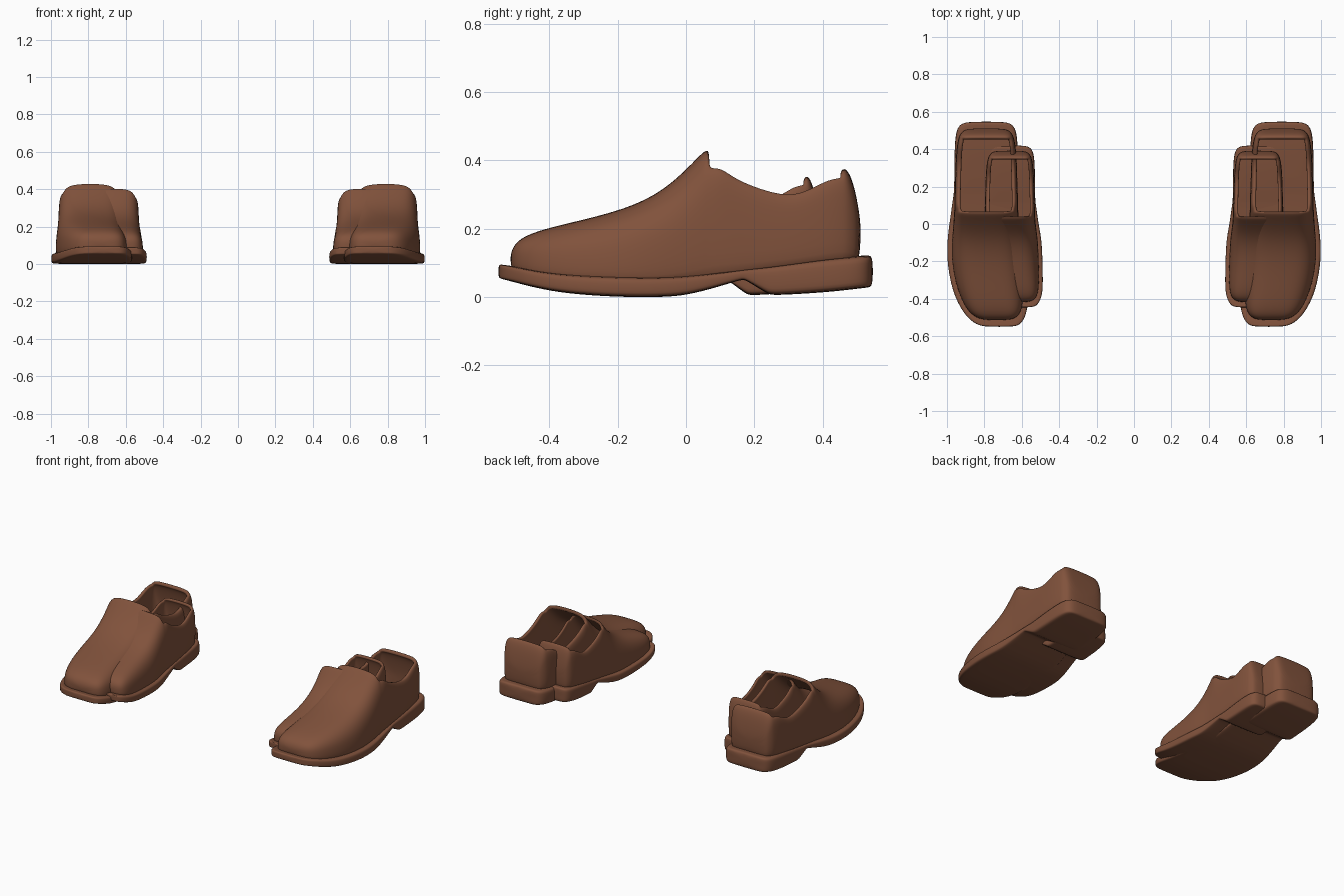
import bpy, bmesh
from math import sin, cos, radians, copysign

cube = bpy.data.objects.get("Cube")
if cube:
    bpy.data.objects.remove(cube)

leather = bpy.data.materials.new("brown leather")
leather.use_nodes = True
COLOR = (0.22, 0.085, 0.045, 1)
leather.diffuse_color = COLOR
leather.node_tree.nodes["Principled BSDF"].inputs["Base Color"].default_value = COLOR

# Sole stations: y, centre x, half width, underside z, welt z
SOLE = [
    (-.550, .72, .075, .056, .096), (-.538, .725, .118, .053, .095),
    (-.50, .737, .155, .043, .09), (-.44, .75, .183, .027, .077),
    (-.35, .77, .204, .01, .066), (-.2, .785, .216, 0, .06),
    (-.08, .787, .211, 0, .058), (0, .79, .197, .004, .062),
    (.1, .79, .183, .032, .072), (.165, .79, .174, .052, .08),
    (.175, .79, .173, .05, .082), (.24, .79, .171, .008, .092),
    (.255, .79, .171, .005, .094), (.4, .79, .17, .013, .113),
    (.49, .79, .163, .023, .12), (.53, .79, .145, .028, .122),
    (.548, .79, .105, .03, .122),
]

# Upper stations: y, half width, top z, roundness exponent, open collar?
UPPER = [
    (-.514, .06, .125, .5, 0), (-.503, .105, .155, .5, 0),
    (-.475, .138, .178, .55, 0), (-.42, .163, .199, .6, 0),
    (-.32, .183, .223, .62, 0), (-.2, .192, .253, .62, 0),
    (-.11, .19, .289, .6, 0), (-.04, .183, .336, .57, 0),
    (.025, .176, .4, .5, 0), (.055, .174, .432, .45, 0),
    (.068, .173, .43, .42, 0), (.1, .172, .385, .32, 1),
    (.14, .171, .353, .3, 1), (.21, .168, .322, .3, 1),
    (.3, .166, .297, .3, 1), (.36, .163, .317, .3, 1),
    (.42, .158, .35, .3, 1), (.458, .15, .379, .3, 0),
    (.475, .144, .373, .32, 0), (.495, .13, .32, .35, 0),
    (.512, .105, .22, .4, 0),
]

SOLE_RING = [(-1, .1), (-1, .85), (-.94, 1), (0, 1), (.94, 1),
             (1, .85), (1, .1), (.95, 0), (0, 0), (-.95, 0)]
SEGMENTS = 12
RIM = 3     # segments kept on each side of the opening


def sole_at(y, column):
    """Value of one sole column, linear between stations."""
    for a, b in zip(SOLE, SOLE[1:]):
        if a[0] <= y <= b[0]:
            t = (y - a[0]) / (b[0] - a[0])
            return a[column] + t * (b[column] - a[column])
    return SOLE[-1][column]


def power(v, e):
    return copysign(abs(v) ** e, v) if abs(v) > 1e-6 else 0


def loft(name, rings, closed, skip, thickness, place):
    """Skin cross sections, leave out skipped faces, smooth and mirror."""
    bm = bmesh.new()
    rows = [[bm.verts.new(place(p)) for p in ring] for ring in rings]
    count = len(rings[0])
    for i, (a, b) in enumerate(zip(rows, rows[1:])):
        for j in range(count if closed else count - 1):
            if not skip(i, j):
                k = (j + 1) % count
                bm.faces.new((a[j], a[k], b[k], b[j]))
    bm.faces.new(rows[0][::-1])
    bm.faces.new(rows[-1])
    loose = [v for v in bm.verts if not v.link_faces]
    bmesh.ops.delete(bm, geom=loose, context='VERTS')
    for f in bm.faces:
        f.smooth = True
    mesh = bpy.data.meshes.new(name)
    bm.to_mesh(mesh)
    bm.free()
    mesh.materials.append(leather)
    obj = bpy.data.objects.new(name, mesh)
    bpy.context.collection.objects.link(obj)
    if thickness:
        wall = obj.modifiers.new("Wall", 'SOLIDIFY')
        wall.thickness = thickness
        wall.offset = -1
    smooth = obj.modifiers.new("Smooth", 'SUBSURF')
    smooth.levels = smooth.render_levels = 2
    pair = obj.modifiers.new("Pair", 'MIRROR')
    pair.use_mirror_merge = False


def upper_ring(y, width, top, e, is_open):
    """Arched section; on open stations top z is the collar height."""
    centre, base = sole_at(y, 1), sole_at(y, 4) - .015
    if is_open:
        top = base + (top - base) / sin(radians(45)) ** e
    angles = [radians(180 * j / SEGMENTS) for j in range(SEGMENTS + 1)]
    return [(centre - width * power(cos(a), e), y,
             base + (top - base) * power(sin(a), e)) for a in angles]


def opening(i, j):
    return ((UPPER[i][4] or UPPER[i + 1][4])
            and RIM <= j < SEGMENTS - RIM)


def shoe(prefix, place, thickness):
    soles = [[(cx + u * hw, y, lo + v * (hi - lo)) for u, v in SOLE_RING]
             for y, cx, hw, lo, hi in SOLE]
    loft(prefix + "_soles", soles, True, lambda i, j: False, 0, place)
    uppers = [upper_ring(*s) for s in UPPER]
    loft(prefix + "_uppers", uppers, False, opening, thickness, place)


# Large pair, with a smaller pair set into its inner sides
shoe("large_shoe", lambda p: p, .022)
shoe("small_shoe", lambda p: (.66 + .79 * (p[0] - .785), .79 * p[1] - .012, .94 * p[2]), .018)
